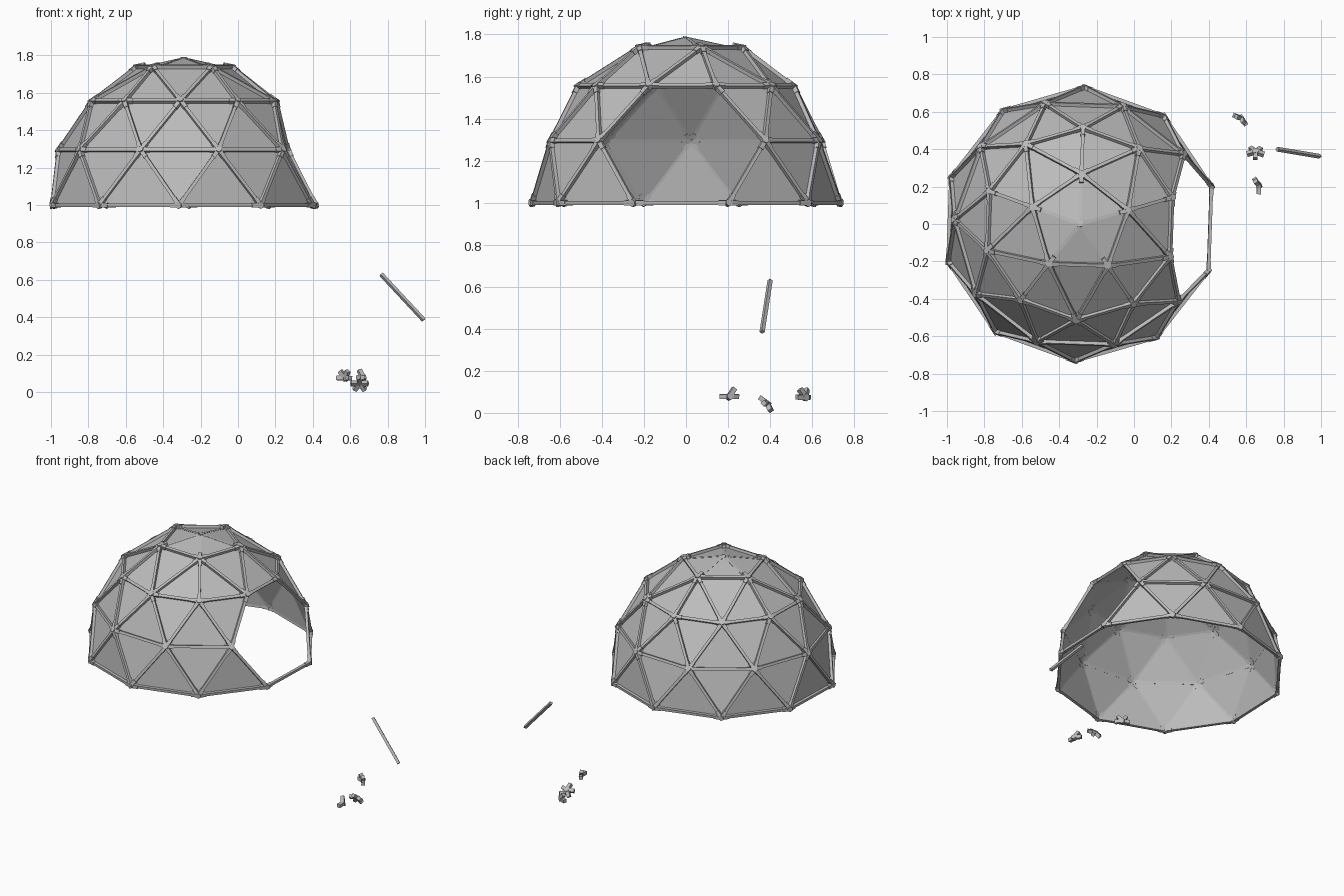
import bpy, bmesh, math
from mathutils import Vector, Matrix

cube = bpy.data.objects.get("Cube")
if cube:
    bpy.data.objects.remove(cube, do_unlink=True)

grey = bpy.data.materials.new("mid_grey")
grey.use_nodes = True
grey.diffuse_color = (0.5, 0.5, 0.5, 1)
grey.node_tree.nodes["Principled BSDF"].inputs["Base Color"].default_value = (0.5, 0.5, 0.5, 1)

CX = -0.29
CORE = Vector((CX, 0, 1.067))     # centre of the dome's sphere
STRUT, ARM, REACH = 0.018, 0.023, 0.048


def finish(bm, name):
    bmesh.ops.recalc_face_normals(bm, faces=bm.faces)
    mesh = bpy.data.meshes.new(name)
    bm.to_mesh(mesh)
    bm.free()
    mesh.materials.append(grey)
    obj = bpy.data.objects.new(name, mesh)
    bpy.context.collection.objects.link(obj)
    return obj


def frame(along, normal, origin):
    """Matrix with x along the bar and z close to the normal."""
    x = along.normalized()
    y = normal.cross(x).normalized()
    z = x.cross(y)
    return Matrix.Translation(origin) @ Matrix((x, y, z)).transposed().to_4x4()


def add_bar(bm, a, b, normal, width, thick):
    m = frame(b - a, normal, (a + b) / 2)
    size = Matrix.Diagonal(((b - a).length, width, thick, 1))
    bmesh.ops.create_cube(bm, size=1, matrix=m @ size)


def add_hub(bm, centre, normal, dirs):
    """Central hexagonal boss with one socket arm per direction."""
    m = frame(dirs[0], normal, centre)
    bmesh.ops.create_cone(bm, cap_ends=True, segments=6, radius1=0.019,
                          radius2=0.019, depth=0.024, matrix=m)
    for d in dirs:
        add_bar(bm, centre + d * 0.008, centre + d * REACH, normal, ARM, ARM)


def ring(bm, count, start, radius, z):
    pts = []
    for i in range(count):
        a = math.radians(start + 360 * i / count)
        pts.append(bm.verts.new((CX + radius * math.cos(a), radius * math.sin(a), z)))
    return pts


# Dome skin: apex, one ring of five, three rings of ten
dome = bmesh.new()
apex = dome.verts.new((CX, 0, 1.79))
top = ring(dome, 5, 16, 0.265, 1.732)
upper = ring(dome, 10, 16, 0.507, 1.55)
lower = ring(dome, 10, 34, 0.662, 1.292)
base = ring(dome, 10, 16, 0.724, 1.0)
for i in range(5):
    n, j = (i + 1) % 5, 2 * i
    dome.faces.new((apex, top[i], top[n]))
    dome.faces.new((top[i], upper[j + 1], top[n]))
    dome.faces.new((top[i], upper[j], upper[j + 1]))
    dome.faces.new((top[i], upper[j - 1], upper[j]))
for j in range(10):
    n = (j + 1) % 10
    dome.faces.new((upper[j], lower[j], upper[n]))
    dome.faces.new((upper[n], lower[j], lower[n]))
    dome.faces.new((base[j], base[n], lower[j]))
    dome.faces.new((lower[j], base[n], lower[n]))

# Doorway: remove the six panels around one lower joint
bmesh.ops.delete(dome, geom=[lower[9]], context='VERTS')


def outward(p):
    return (p - CORE).normalized()


def arms(v):
    return [(e.other_vert(v).co - v.co).normalized() for e in v.link_edges]


# Struts along every panel edge; those at the apex lie beneath the skin
struts = bmesh.new()
for e in dome.edges:
    a, b = (v.co.copy() for v in e.verts)
    normal = outward((a + b) / 2)
    lift = -STRUT / 2 if apex in e.verts else STRUT / 2 - 0.001
    along = (b - a).normalized() * 0.03
    add_bar(struts, a + along + normal * lift, b - along + normal * lift,
            normal, STRUT, STRUT)
finish(struts, "dome_struts")

# Joint hubs
hubs = bmesh.new()
for v in dome.verts:
    normal = outward(v.co)
    lift = -0.013 if v is apex else 0.009
    add_hub(hubs, v.co + normal * lift, normal, arms(v))
finish(hubs, "dome_hubs")

# Spare hubs lying beside the dome, one of each kind
for name, v, place in (("spare_base_hub", base[1], (0.574, 0.567, 0.075)),
                       ("spare_end_hub", base[0], (0.668, 0.207, 0.078)),
                       ("spare_full_hub", upper[2], (0.65, 0.387, 0.046))):
    bm = bmesh.new()
    add_hub(bm, Vector(place), outward(v.co), arms(v))
    finish(bm, name)

finish(dome, "dome_panels")

# Spare strut
bm = bmesh.new()
add_bar(bm, Vector((0.765, 0.4, 0.63)), Vector((0.993, 0.362, 0.385)),
        Vector((0.5, 0.6, 0.6)).normalized(), STRUT, STRUT)
finish(bm, "spare_strut")
